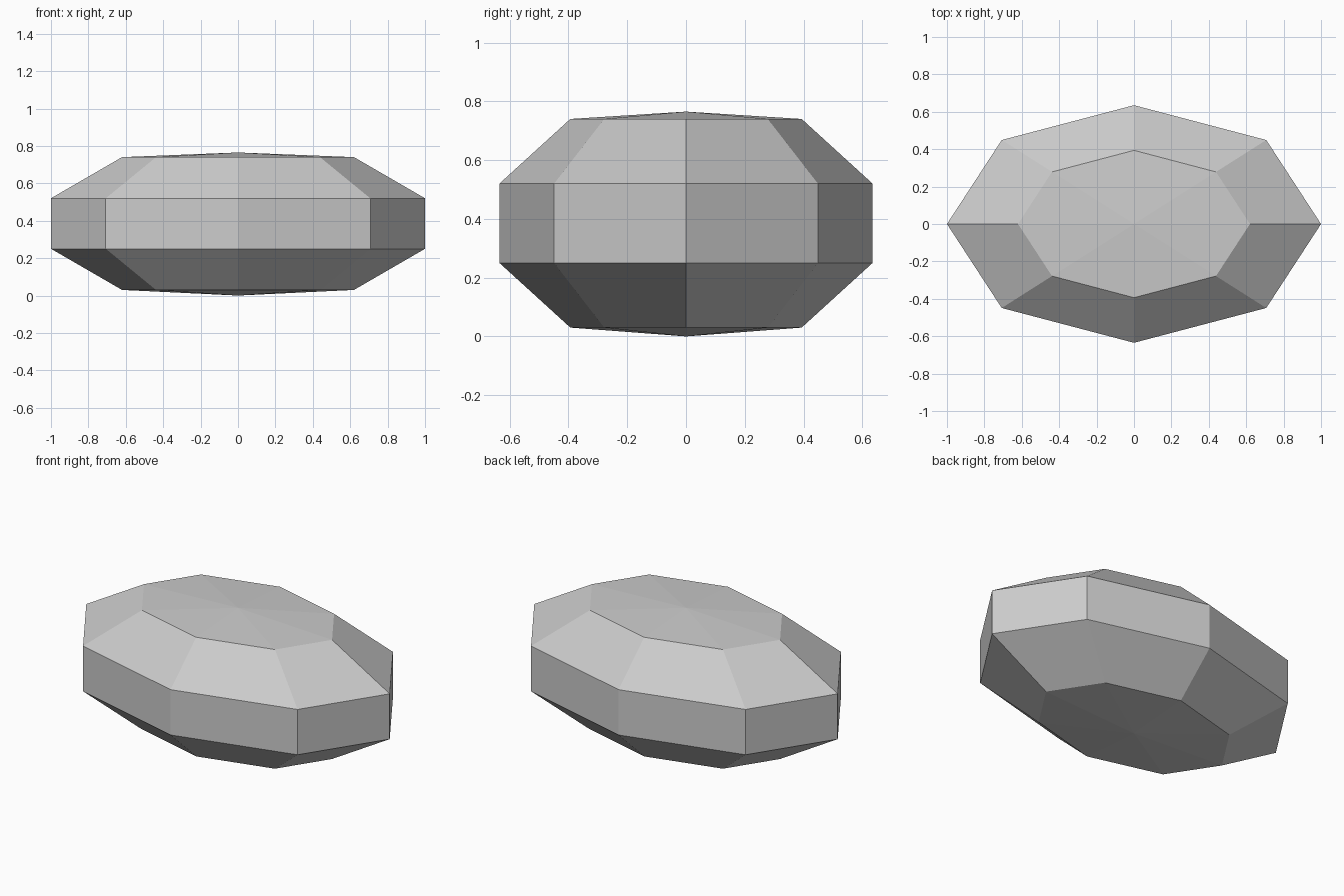
import bpy, bmesh, math

if "Cube" in bpy.data.objects:
    bpy.data.objects.remove(bpy.data.objects["Cube"])

SIDES = 8
RX, RY = 1.0, 0.635          # girdle half-width and half-depth
# (scale, height) of each ring from bottom to top
RINGS = [(0.62, 0.03), (1.0, 0.25), (1.0, 0.52), (0.62, 0.74)]
BOTTOM, TOP = 0.0, 0.765

stone = bpy.data.materials.new("stone grey")
stone.diffuse_color = (0.6, 0.6, 0.6, 1)
stone.use_nodes = True
stone.node_tree.nodes["Principled BSDF"].inputs["Base Color"].default_value = stone.diffuse_color

# Faceted oval gem: four octagonal rings closed by shallow points
bm = bmesh.new()
rings = []
for s, z in RINGS:
    rings.append([bm.verts.new((s * RX * math.cos(math.tau * i / SIDES),
                                s * RY * math.sin(math.tau * i / SIDES), z))
                  for i in range(SIDES)])
low, high = bm.verts.new((0, 0, BOTTOM)), bm.verts.new((0, 0, TOP))
for i in range(SIDES):
    j = (i + 1) % SIDES
    for a, b in zip(rings, rings[1:]):
        bm.faces.new((a[i], a[j], b[j], b[i]))
    bm.faces.new((low, rings[0][j], rings[0][i]))
    bm.faces.new((high, rings[-1][i], rings[-1][j]))
bmesh.ops.recalc_face_normals(bm, faces=bm.faces)

mesh = bpy.data.meshes.new("faceted_stone")
bm.to_mesh(mesh)
bm.free()
mesh.materials.append(stone)
bpy.context.collection.objects.link(bpy.data.objects.new("faceted_stone", mesh))
